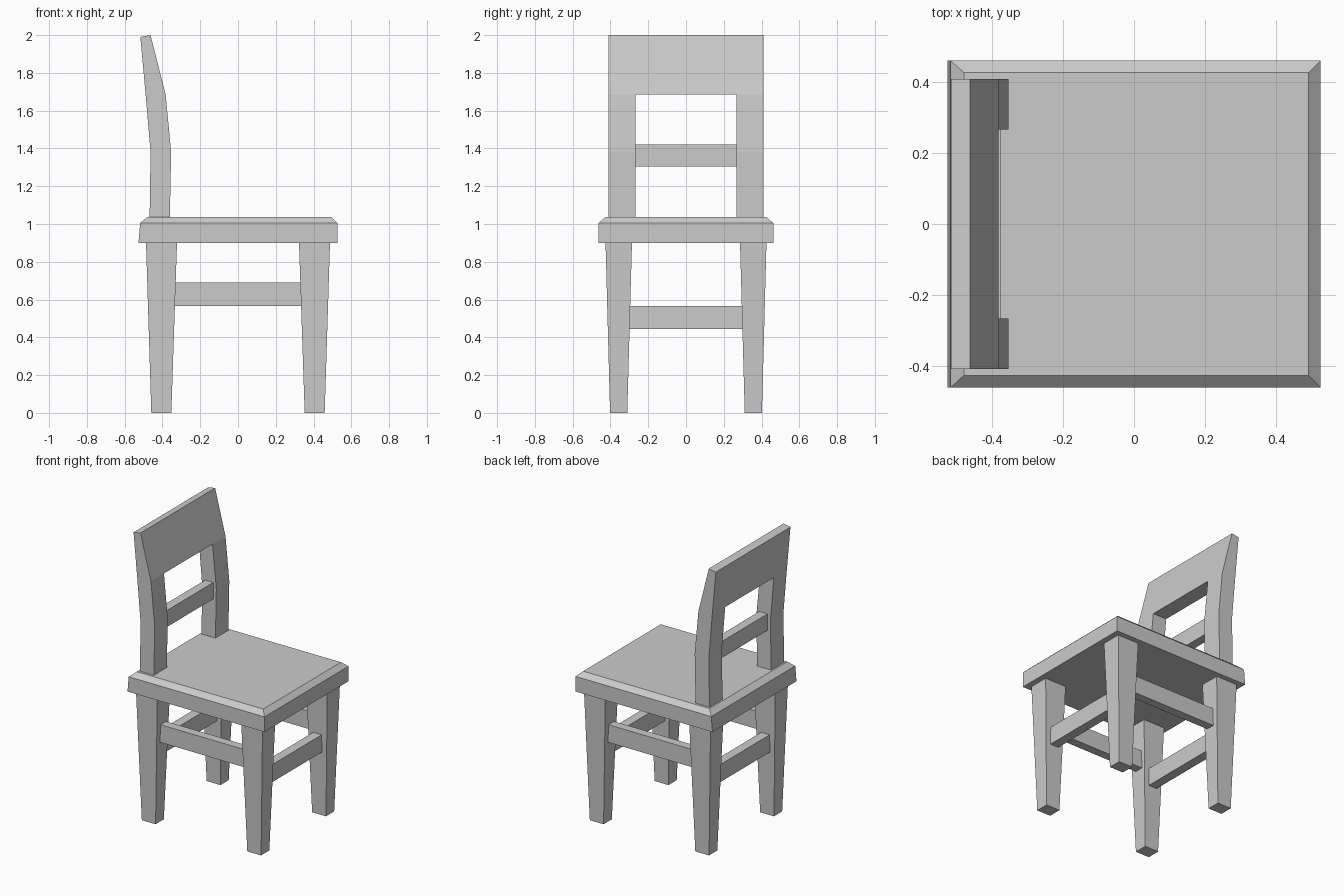
import bpy

if "Cube" in bpy.data.objects:
    bpy.data.objects.remove(bpy.data.objects["Cube"])


def mesh_object(name, verts, faces):
    mesh = bpy.data.meshes.new(name)
    mesh.from_pydata(verts, [], faces)
    mesh.update()
    obj = bpy.data.objects.new(name, mesh)
    bpy.context.collection.objects.link(obj)
    return obj


def rect(x0, x1, y0, y1, z):
    return [(x0, y0, z), (x1, y0, z), (x1, y1, z), (x0, y1, z)]


def loft(name, rings):
    """Closed solid through matching rings, each counter-clockwise seen from its far end."""
    n = len(rings[0])
    verts = [v for ring in rings for v in ring]
    faces = [tuple(reversed(range(n)))]
    for r in range(len(rings) - 1):
        a, b = r * n, (r + 1) * n
        faces += [(a + i, a + (i + 1) % n, b + (i + 1) % n, b + i) for i in range(n)]
    faces.append(tuple(range(len(verts) - n, len(verts))))
    return mesh_object(name, verts, faces)


def box(name, x, y, z):
    return loft(name, [rect(*x, *y, z[0]), rect(*x, *y, z[1])])


def side_profile(name, points, y0, y1):
    """Extrude an (x, z) profile, listed clockwise seen from the front, along y."""
    return loft(name, [[(x, y, z) for x, z in points] for y in (y0, y1)])


def span(side, a, b):
    return sorted((side * a, side * b))


# Seat with chamfered top edge and a slightly raked rear edge
loft("seat", [
    rect(-0.527, 0.527, -0.462, 0.462, 0.90),
    rect(-0.518, 0.527, -0.462, 0.462, 1.005),
    rect(-0.480, 0.493, -0.427, 0.427, 1.037),
])

# Tapered legs
for sx, end in ((1, "front"), (-1, "rear")):
    for sy, side in ((1, "left"), (-1, "right")):
        loft(f"{end}_{side}_leg", [
            rect(*span(sx, 0.353, 0.459), *span(sy, 0.311, 0.402), 0.0),
            rect(*span(sx, 0.323, 0.487), *span(sy, 0.286, 0.426), 0.90),
        ])

# Stretchers between the legs
for s, side, end in ((1, "left", "front"), (-1, "right", "rear")):
    box(f"{side}_stretcher", (-0.335, 0.335), span(s, 0.32, 0.38), (0.567, 0.69))
    box(f"{end}_stretcher", span(s, 0.372, 0.437), (-0.30, 0.30), (0.445, 0.567))

# Bent back posts
post = [(-0.468, 1.03), (-0.463, 1.38), (-0.489, 1.685),
        (-0.383, 1.685), (-0.354, 1.38), (-0.361, 1.03)]
for s, side in ((1, "left"), (-1, "right")):
    side_profile(f"{side}_back_post", post, *span(s, 0.267, 0.41))

# Top panel of the backrest
side_profile("crest_panel", [(-0.489, 1.685), (-0.517, 1.99),
                             (-0.463, 2.0), (-0.383, 1.685)], -0.41, 0.41)

# Middle rail of the backrest
box("back_rail", (-0.44, -0.377), (-0.285, 0.285), (1.305, 1.42))
